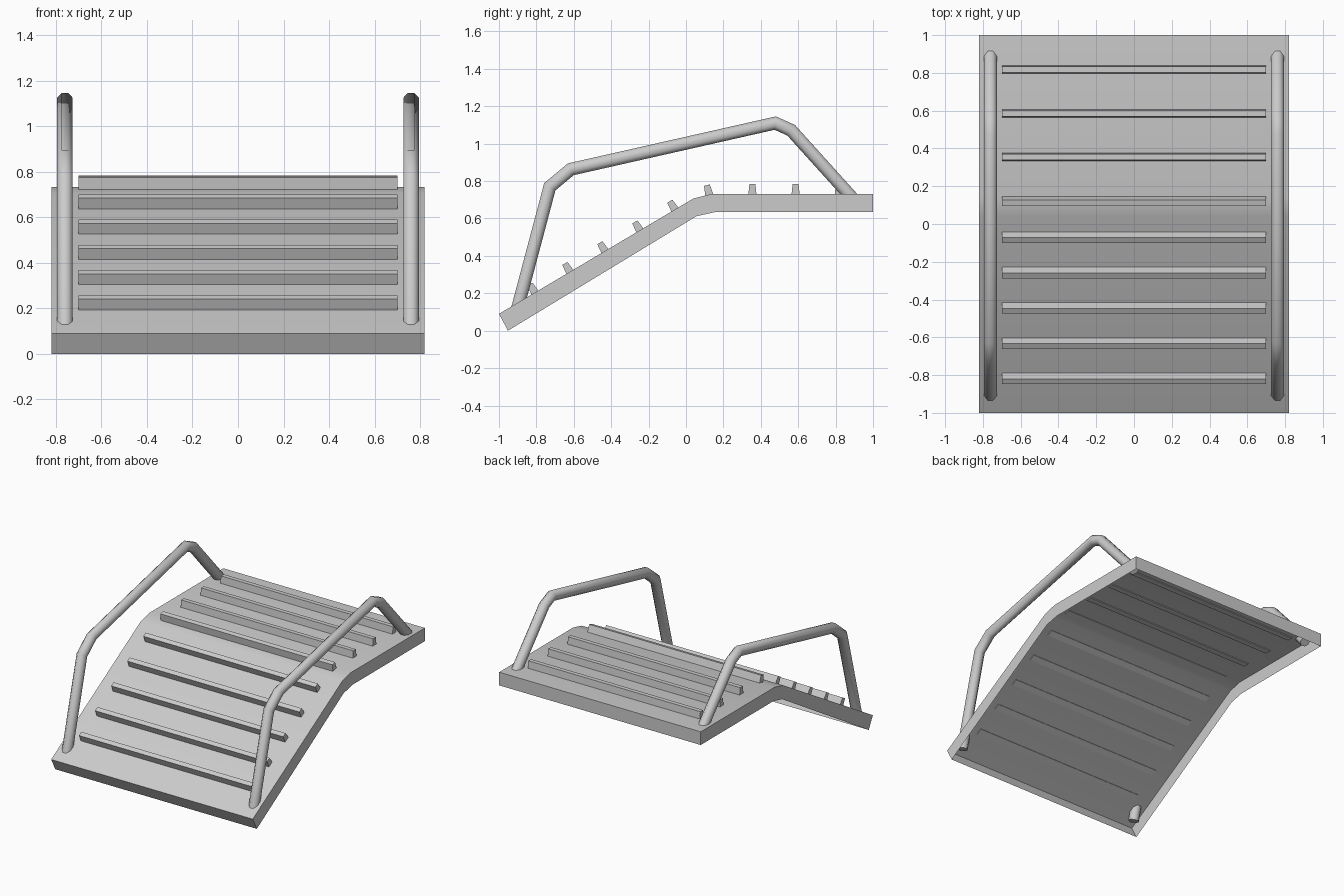
import bpy, bmesh, math
from mathutils import Vector

cube = bpy.data.objects.get("Cube")
if cube:
    bpy.data.objects.remove(cube)

grey = bpy.data.materials.new("plain_grey")
grey.use_nodes = True
colour = (0.6, 0.6, 0.6, 1)
grey.diffuse_color = colour
grey.node_tree.nodes["Principled BSDF"].inputs["Base Color"].default_value = colour

HALF_WIDTH = 0.82
TOP = [(-1, 0.09), (0.04, 0.707), (0.14, 0.732), (1, 0.732)]
BOTTOM = [(-0.952, 0), (0.056, 0.612), (0.16, 0.635), (1, 0.635)]


def finish(name, bm, smooth_angle=None):
    """Turn a bmesh into a named, coloured object."""
    mesh = bpy.data.meshes.new(name)
    bm.to_mesh(mesh)
    bm.free()
    mesh.materials.append(grey)
    obj = bpy.data.objects.new(name, mesh)
    bpy.context.collection.objects.link(obj)
    if smooth_angle:
        bpy.ops.object.select_all(action='DESELECT')
        obj.select_set(True)
        bpy.context.view_layer.objects.active = obj
        bpy.ops.object.shade_smooth_by_angle(angle=math.radians(smooth_angle))
    return obj


def make_deck():
    """Bent deck sheet with a thin skirt, open underneath."""
    bm = bmesh.new()
    rows = {}
    for side in (-1, 1):
        for key, profile in (("top", TOP), ("low", BOTTOM)):
            rows[key, side] = [bm.verts.new((side * HALF_WIDTH, y, z)) for y, z in profile]
    tl, tr = rows["top", -1], rows["top", 1]
    bl, br = rows["low", -1], rows["low", 1]
    for i in range(len(TOP) - 1):
        bm.faces.new((tl[i], tr[i], tr[i + 1], tl[i + 1]))
        bm.faces.new((br[i], br[i + 1], tr[i + 1], tr[i]))
        bm.faces.new((bl[i + 1], bl[i], tl[i], tl[i + 1]))
    bm.faces.new((bl[0], br[0], tr[0], tl[0]))
    bm.faces.new((br[-1], bl[-1], tl[-1], tr[-1]))
    return finish("deck", bm, 35)


def surface(y):
    """Height and slope angle of the deck top at y."""
    for (y0, z0), (y1, z1) in zip(TOP, TOP[1:]):
        if y <= y1:
            return z0 + (y - y0) / (y1 - y0) * (z1 - z0), math.atan2(z1 - z0, y1 - y0)


def make_slat(name, y):
    """Tapered foot bar standing square to the deck."""
    z, angle = surface(y)
    along = Vector((0, math.cos(angle), math.sin(angle)))
    up = Vector((0, -math.sin(angle), math.cos(angle)))
    section = [(-0.022, -0.006), (0.022, -0.006), (0.016, 0.052), (-0.016, 0.052)]
    bm = bmesh.new()
    ends = [[bm.verts.new(Vector((x, y, z)) + along * a + up * b) for a, b in section]
            for x in (-0.7, 0.7)]
    for i in range(4):
        j = (i + 1) % 4
        bm.faces.new((ends[0][i], ends[0][j], ends[1][j], ends[1][i]))
    for end in ends:
        bm.faces.new(end)
    bmesh.ops.recalc_face_normals(bm, faces=bm.faces)
    finish(name, bm)


def make_rail(name, x):
    """Eight-sided tube swept along the handrail path with mitred joints."""
    path = [Vector((x, y, z)) for y, z in
            [(-0.91, 0.085), (-0.728, 0.77), (-0.616, 0.863),
             (0.477, 1.11), (0.562, 1.072), (0.905, 0.692)]]
    radius, sides = 0.037, 8
    across = Vector((1, 0, 0))
    bm = bmesh.new()
    rings = []
    for i, p in enumerate(path):
        before = (p - path[max(i - 1, 0)]).normalized()
        after = (path[min(i + 1, len(path) - 1)] - p).normalized()
        tangent = (before + after).normalized()
        normal = across.cross(tangent)
        widen = 1 / max(tangent.dot(before), tangent.dot(after))
        ring = []
        for k in range(sides):
            a = math.tau * (k + 0.5) / sides
            ring.append(bm.verts.new(p + radius * (across * math.cos(a) + normal * math.sin(a) * widen)))
        rings.append(ring)
    for r0, r1 in zip(rings, rings[1:]):
        for k in range(sides):
            n = (k + 1) % sides
            bm.faces.new((r0[k], r0[n], r1[n], r1[k]))
    bm.faces.new(rings[0])
    bm.faces.new(rings[-1])
    bmesh.ops.recalc_face_normals(bm, faces=bm.faces)
    finish(name, bm, 50)


make_deck()

# Five bars on the slope, four on the landing
for i in range(5):
    make_slat(f"slope_slat_{i + 1}", -0.808 + 0.187 * i)
for i in range(4):
    make_slat(f"landing_slat_{i + 1}", 0.124 + 0.231 * i)

make_rail("left_handrail", 0.76)
make_rail("right_handrail", -0.76)
